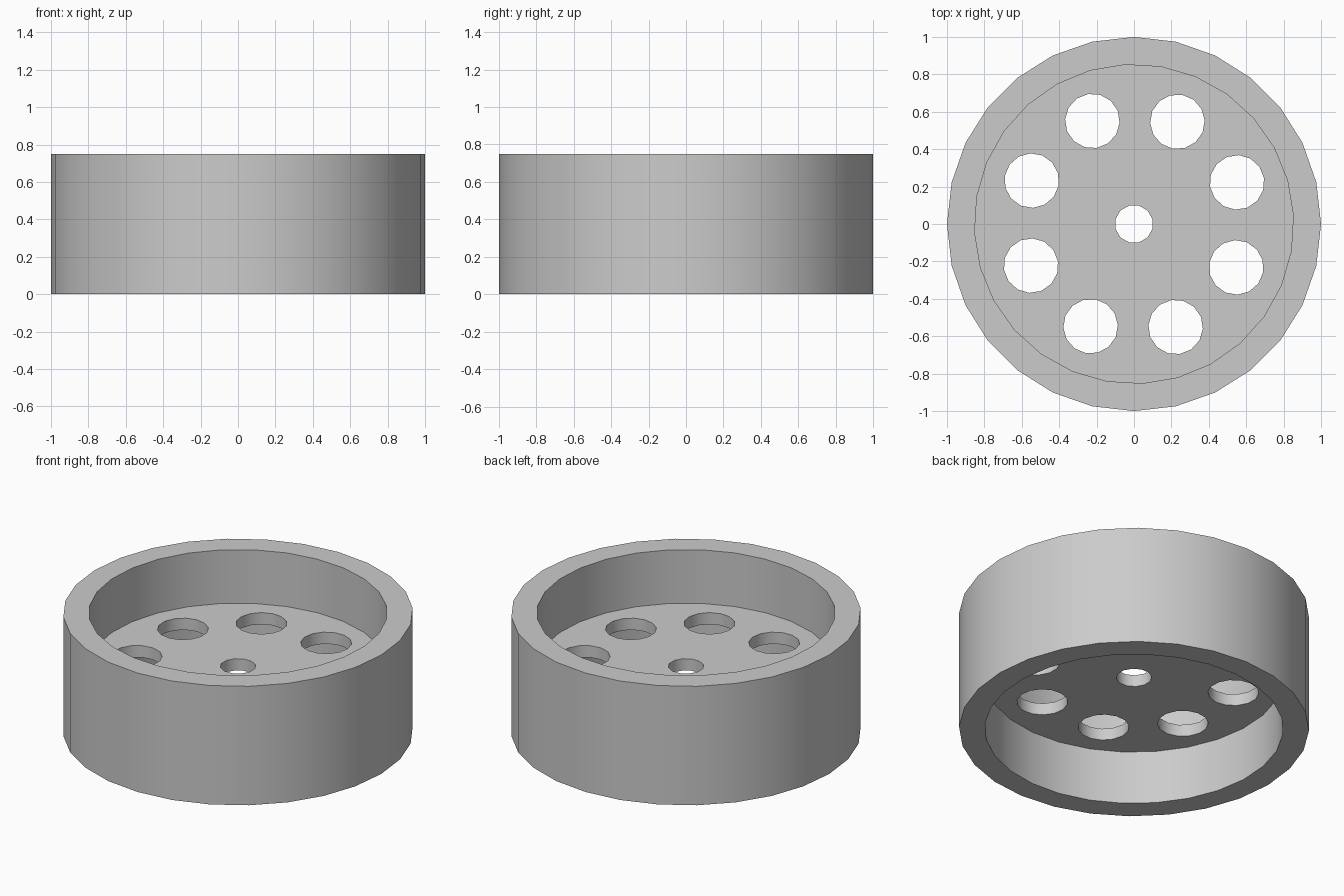
import bpy
from math import cos, sin, radians

cube = bpy.data.objects.get("Cube")
if cube:
    bpy.data.objects.remove(cube, do_unlink=True)

HEIGHT = 0.75
WEB_LOW, WEB_HIGH = 0.338, 0.412
HOLES = 8

grey = bpy.data.materials.new("plain grey")
grey.use_nodes = True
colour = (0.6, 0.6, 0.6, 1)
grey.diffuse_color = colour
grey.node_tree.nodes["Principled BSDF"].inputs["Base Color"].default_value = colour


def cylinder(name, radius, low, high, sides, x=0, y=0, turn=0):
    bpy.ops.mesh.primitive_cylinder_add(
        vertices=sides, radius=radius, depth=high - low,
        location=(x, y, (low + high) / 2), rotation=(0, 0, turn))
    part = bpy.context.object
    part.name = name
    part.data.materials.append(grey)
    return part


def cut(body, cutter):
    cutter.hide_render = True
    mod = body.modifiers.new("cut", "BOOLEAN")
    mod.operation = "DIFFERENCE"
    mod.solver = "EXACT"
    mod.object = cutter
    bpy.context.view_layer.objects.active = body
    bpy.ops.object.modifier_apply(modifier=mod.name)
    bpy.data.objects.remove(cutter, do_unlink=True)


# Solid drum, hollowed from both ends to leave a rim and a central web
wheel = cylinder("wheel", 1, 0, HEIGHT, 28)
twist = radians(3)
cut(wheel, cylinder("upper_recess", 0.853, WEB_HIGH, HEIGHT + 0.2, 28, turn=twist))
cut(wheel, cylinder("lower_recess", 0.853, -0.2, WEB_LOW, 28, turn=twist))

# Axle hole and ring of round holes through the web
cut(wheel, cylinder("axle_hole", 0.102, 0.2, 0.6, 12, turn=radians(15)))
for i in range(HOLES):
    angle = radians(22 + i * 360 / HOLES)
    cut(wheel, cylinder("web_hole", 0.146, 0.2, 0.6, 14,
                        0.594 * cos(angle), 0.594 * sin(angle), angle))

# Smooth round walls, sharp rims
bpy.ops.object.select_all(action="DESELECT")
wheel.select_set(True)
bpy.context.view_layer.objects.active = wheel
bpy.ops.object.shade_smooth_by_angle(angle=radians(40))
